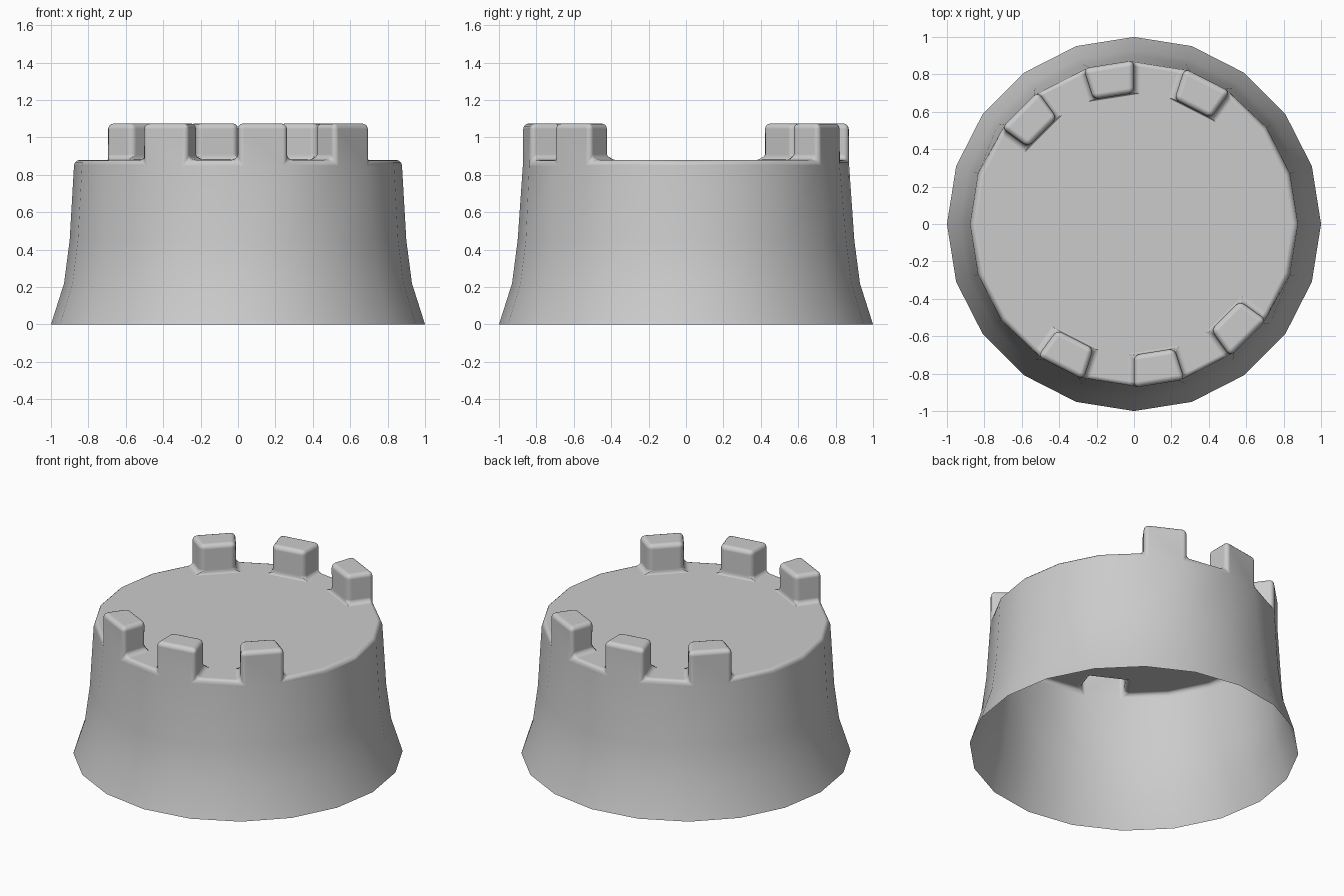
import bpy, bmesh
from math import cos, sin, radians

if "Cube" in bpy.data.objects:
    bpy.data.objects.remove(bpy.data.objects["Cube"])

SIDES = 20
PROFILE = [(1.0, 0.0), (0.93, 0.22), (0.90, 0.45), (0.875, 0.88), (0.70, 0.88)]
MERLONS = [3, 5, 7, 13, 15, 17]   # wall segments carrying a raised block
MERLON_HEIGHT = 0.195

bm = bmesh.new()

# Flared wall: open at the bottom, with a rim ring and cap on top
rings = []
for r, z in PROFILE:
    rings.append([bm.verts.new((r * cos(radians(18 * i)), r * sin(radians(18 * i)), z))
                  for i in range(SIDES)])
rim = []
for k in range(len(rings) - 1):
    low, high = rings[k], rings[k + 1]
    for i in range(SIDES):
        j = (i + 1) % SIDES
        f = bm.faces.new((low[i], low[j], high[j], high[i]))
        if k == len(rings) - 2:
            rim.append(f)
bm.faces.new(rings[-1])

# Merlons: raise chosen rim segments
raised = bmesh.ops.extrude_discrete_faces(bm, faces=[rim[i] for i in MERLONS])
for f in raised["faces"]:
    bmesh.ops.translate(bm, verts=f.verts, vec=(0, 0, MERLON_HEIGHT))
bm.normal_update()

mesh = bpy.data.meshes.new("tower_top")
bm.to_mesh(mesh)
bm.free()
tower = bpy.data.objects.new("tower_top", mesh)
bpy.context.collection.objects.link(tower)

# Soft rounded edges and smooth shading
bpy.context.view_layer.objects.active = tower
tower.select_set(True)
bpy.ops.object.shade_smooth()
bev = tower.modifiers.new("soft_edges", 'BEVEL')
bev.width = 0.03
bev.segments = 3
bev.limit_method = 'ANGLE'
bev.angle_limit = radians(40)
bev.harden_normals = True
